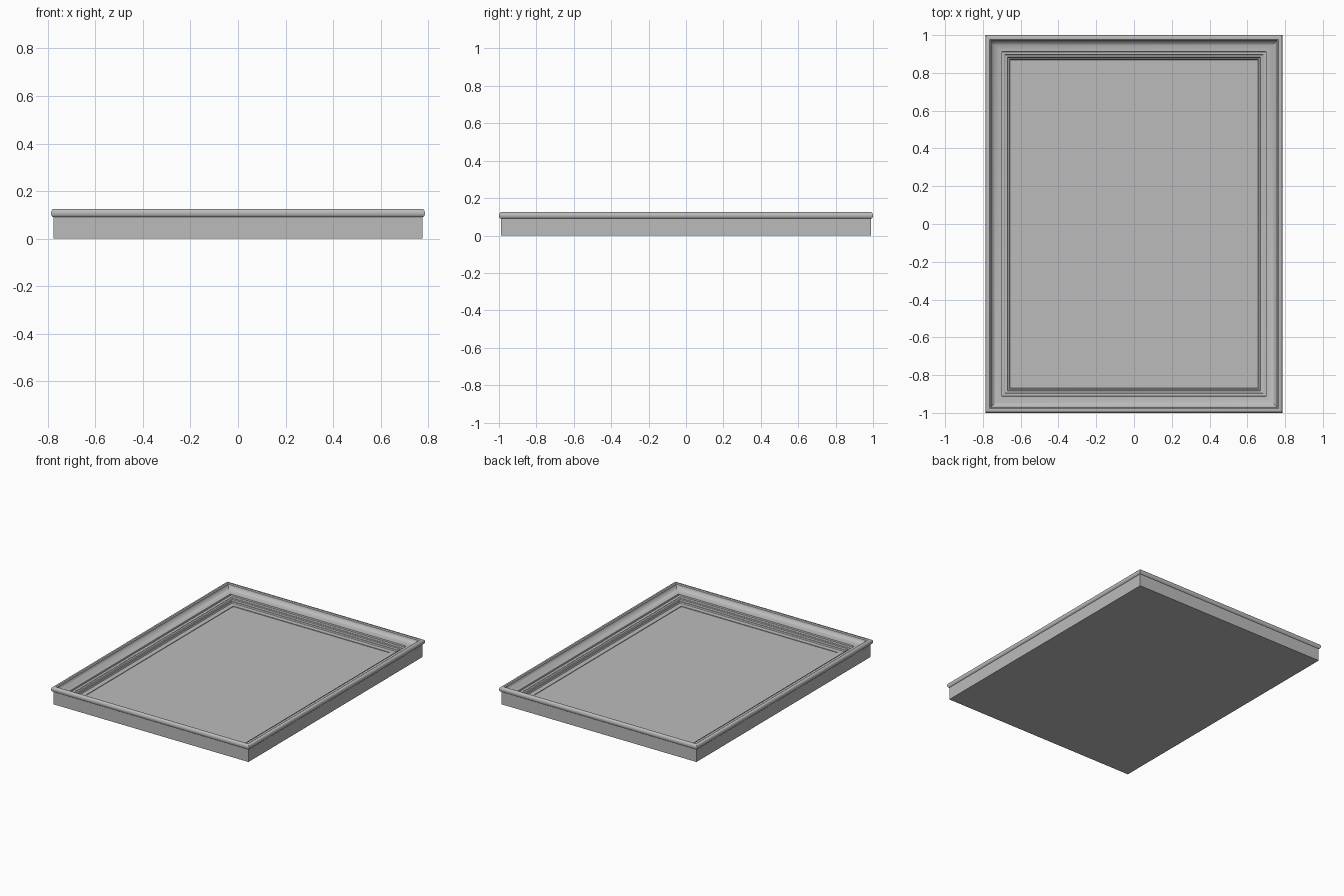
import bpy, bmesh, math

if "Cube" in bpy.data.objects:
    bpy.data.objects.remove(bpy.data.objects["Cube"])

HX, HY = 0.787, 1.0      # outer half sizes at the rounded lip

grey = bpy.data.materials.new("plain_grey")
grey.diffuse_color = (0.5, 0.5, 0.5, 1)
grey.use_nodes = True
grey.node_tree.nodes["Principled BSDF"].inputs["Base Color"].default_value = grey.diffuse_color


def arc(cx, cz, rx, rz, a0, a1, n):
    """Elliptical arc as (inset, height) points."""
    angles = [math.radians(a0 + (a1 - a0) * i / n) for i in range(n + 1)]
    return [(cx + rx * math.cos(a), cz + rz * math.sin(a)) for a in angles]


def finish(name, bm):
    bmesh.ops.recalc_face_normals(bm, faces=bm.faces)
    mesh = bpy.data.meshes.new(name)
    bm.to_mesh(mesh)
    bm.free()
    mesh.materials.append(grey)
    ob = bpy.data.objects.new(name, mesh)
    bpy.context.collection.objects.link(ob)
    bpy.context.view_layer.objects.active = ob
    ob.select_set(True)
    bpy.ops.object.shade_smooth_by_angle(angle=math.radians(35))
    ob.select_set(False)


def mitred_frame(name, profile):
    """Sweep a closed (inset, height) profile round the rectangle."""
    bm = bmesh.new()
    rings = []
    for inset, z in profile:
        x, y = HX - inset, HY - inset
        rings.append([bm.verts.new((sx * x, sy * y, z))
                      for sx, sy in ((-1, -1), (1, -1), (1, 1), (-1, 1))])
    for a, b in zip(rings, rings[1:] + rings[:1]):
        for i in range(4):
            j = (i + 1) % 4
            bm.faces.new((a[i], a[j], b[j], b[i]))
    finish(name, bm)


# Moulded frame: plain side, rounded lip, cove and inner steps
profile = [(0.165, 0.0), (0.011, 0.0), (0.011, 0.090)]
profile += arc(0.013, 0.1075, 0.013, 0.0175, 240, 90, 10)
profile += [(0.022, 0.125), (0.027, 0.121)]
profile += arc(0.087, 0.120, 0.058, 0.034, 180, 270, 10)
profile += [(0.089, 0.076), (0.098, 0.076)]
profile += arc(0.098, 0.069, 0.007, 0.007, 80, 0, 4)
profile += [(0.116, 0.067), (0.120, 0.058), (0.127, 0.058),
            (0.131, 0.050), (0.165, 0.050)]
mitred_frame("moulded_frame", profile)

# Flat panel filling the frame
bm = bmesh.new()
bmesh.ops.create_cube(bm, size=1)
for v in bm.verts:
    v.co = (v.co.x * 2 * (HX - 0.165), v.co.y * 2 * (HY - 0.165),
            (v.co.z + 0.5) * 0.046)
finish("flat_panel", bm)
